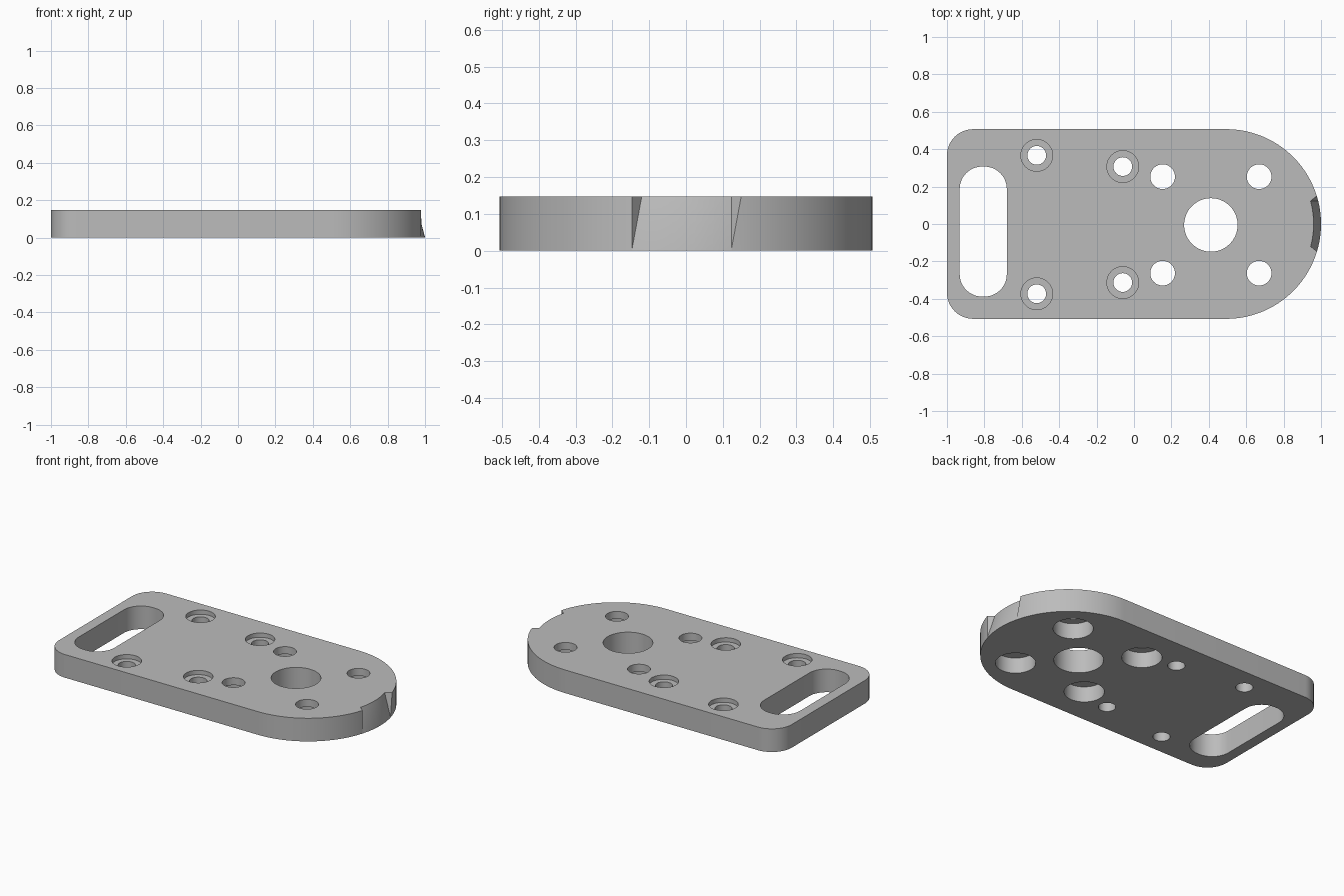
import bpy, bmesh
from math import sin, cos, pi, asin

if "Cube" in bpy.data.objects:
    bpy.data.objects.remove(bpy.data.objects["Cube"], do_unlink=True)

THICK, HALF = 0.147, 0.507
END_X = 1 - HALF

metal = bpy.data.materials.new("plain grey metal")
metal.use_nodes = True
GREY = (0.5, 0.5, 0.5, 1)
metal.diffuse_color = GREY
metal.node_tree.nodes["Principled BSDF"].inputs["Base Color"].default_value = GREY


def arc(cx, cy, r, a0, a1, n):
    return [(cx + r * cos(a0 + (a1 - a0) * i / n), cy + r * sin(a0 + (a1 - a0) * i / n))
            for i in range(n + 1)]


def circle(cx, cy, r, n=48):
    return arc(cx, cy, r, 0, 2 * pi, n)[:-1]


def loft(name, lower, upper, z0, z1):
    """Solid between two matching outlines."""
    bm = bmesh.new()
    a = [bm.verts.new((x, y, z0)) for x, y in lower]
    b = [bm.verts.new((x, y, z1)) for x, y in upper]
    bm.faces.new(a[::-1])
    bm.faces.new(b)
    for i in range(len(a)):
        j = (i + 1) % len(a)
        bm.faces.new((a[i], a[j], b[j], b[i]))
    bmesh.ops.recalc_face_normals(bm, faces=bm.faces)
    mesh = bpy.data.meshes.new(name)
    bm.to_mesh(mesh)
    bm.free()
    mesh.materials.append(metal)
    obj = bpy.data.objects.new(name, mesh)
    bpy.context.collection.objects.link(obj)
    return obj


def rounded_box(x0, x1, y0, y1, r):
    pts = []
    for k, (x, y) in enumerate([(x1 - r, y1 - r), (x0 + r, y1 - r),
                                (x0 + r, y0 + r), (x1 - r, y0 + r)]):
        pts += arc(x, y, r, k * pi / 2, (k + 1) * pi / 2, 12)
    return pts


# Plate: semicircular end at +x, rounded corners at -x
outline = (arc(END_X, 0, HALF, -pi / 2, pi / 2, 64)
           + arc(-0.86, HALF - 0.14, 0.14, pi / 2, pi, 12)
           + arc(-0.86, 0.14 - HALF, 0.14, pi, 1.5 * pi, 12))
plate = loft("mounting_plate", outline, outline, 0, THICK)
bpy.context.view_layer.objects.active = plate


def cut(lower, z0, z1, upper=None):
    cutter = loft("cutter", lower, upper or lower, z0, z1)
    cutter.hide_render = True
    mod = plate.modifiers.new("cut", "BOOLEAN")
    mod.operation, mod.solver, mod.object = "DIFFERENCE", "EXACT", cutter
    bpy.ops.object.modifier_apply(modifier=mod.name)
    bpy.data.objects.remove(cutter, do_unlink=True)


LOW, HIGH = -0.1, THICK + 0.1

# Long slot and large centre bore
cut(rounded_box(-0.932, -0.68, -0.388, 0.307, 0.12), LOW, HIGH)
cut(circle(0.411, -0.005, 0.143, 64), LOW, HIGH)

# Four holes around the bore, counterbored from below
for sx in (-1, 1):
    for sy in (-1, 1):
        x, y = 0.411 + sx * 0.258, -0.005 + sy * 0.258
        cut(circle(x, y, 0.066), LOW, HIGH)
        cut(circle(x, y, 0.116), LOW, 0.1)

# Four screw holes, shallow counterbores on top
for x, half in ((-0.52, 0.37), (-0.06, 0.31)):
    for s in (-1, 1):
        y = s * half - 0.003
        cut(circle(x, y, 0.05), LOW, HIGH)
        cut(circle(x, y, 0.085), THICK - 0.027, HIGH)


# Tapered notch in the round end
def notch(r, y0, y1):
    inner = arc(END_X, 0, r, asin(y1 / r), asin(y0 / r), 16)
    return inner + [(inner[-1][0] + 0.1, y0 - 0.08), (inner[0][0] + 0.1, y1 + 0.08)]


cut(notch(HALF, -0.147, 0.123), 0.002, THICK + 0.001, notch(0.467, -0.12, 0.123))

# Smooth curved walls, crisp rims
bpy.ops.object.select_all(action="DESELECT")
plate.select_set(True)
bpy.ops.object.shade_smooth_by_angle(angle=pi / 6)
